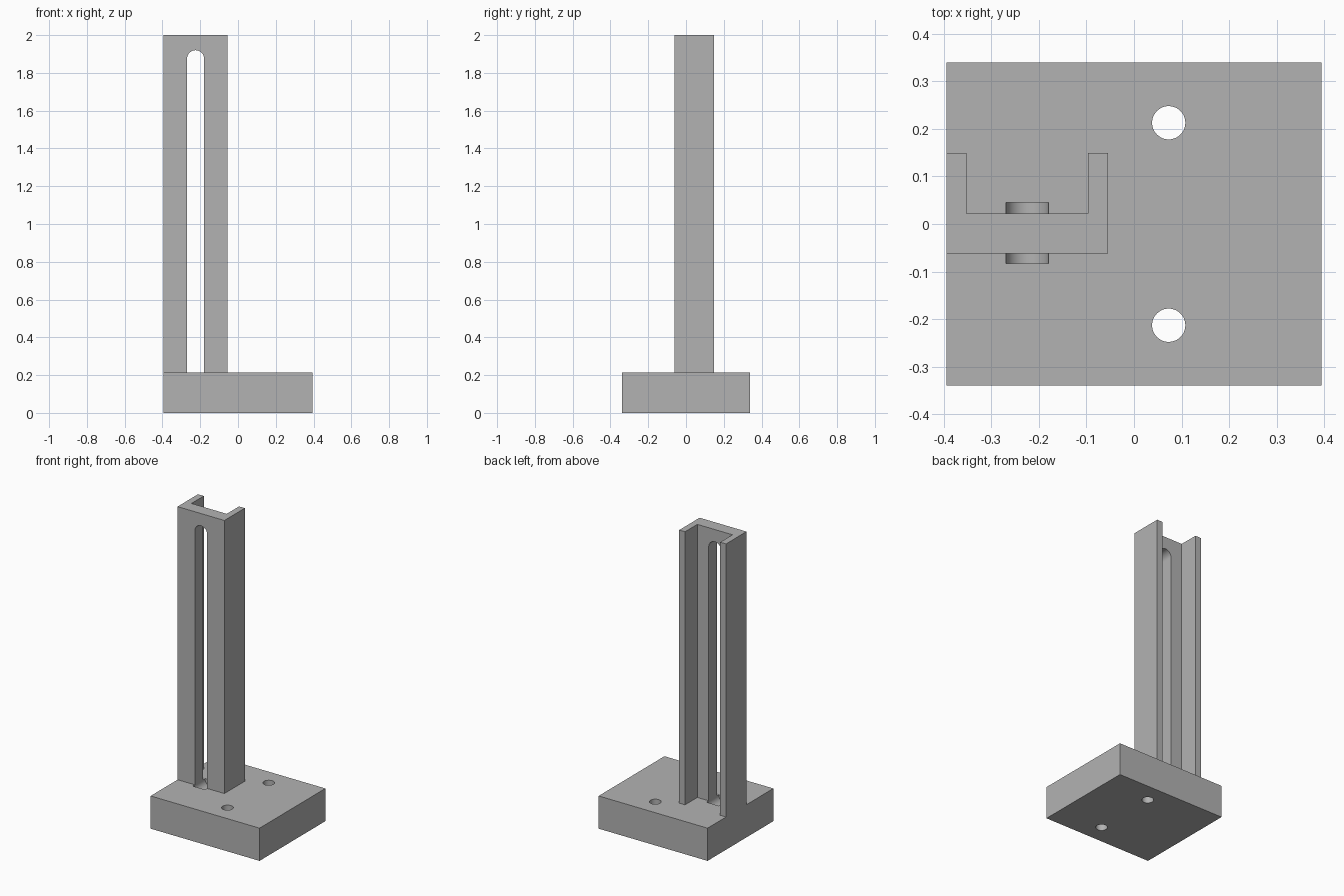
import bpy
import bmesh
from math import sin, cos, pi, radians
from mathutils import Vector

cube = bpy.data.objects.get("Cube")
if cube:
    bpy.data.objects.remove(cube, do_unlink=True)

grey = bpy.data.materials.new("matte_grey")
grey.use_nodes = True
grey.diffuse_color = (0.45, 0.45, 0.45, 1)
grey.node_tree.nodes["Principled BSDF"].inputs["Base Color"].default_value = (0.45, 0.45, 0.45, 1)


def prism(name, outline, sweep):
    """Solid made by sweeping a closed planar outline along a vector."""
    bm = bmesh.new()
    face = bm.faces.new([bm.verts.new(p) for p in outline])
    swept = bmesh.ops.extrude_face_region(bm, geom=[face])["geom"]
    verts = [g for g in swept if isinstance(g, bmesh.types.BMVert)]
    bmesh.ops.translate(bm, verts=verts, vec=Vector(sweep))
    bmesh.ops.recalc_face_normals(bm, faces=bm.faces)
    mesh = bpy.data.meshes.new(name)
    bm.to_mesh(mesh)
    bm.free()
    mesh.materials.append(grey)
    obj = bpy.data.objects.new(name, mesh)
    bpy.context.collection.objects.link(obj)
    return obj


def combine(target, other, operation):
    """Apply a boolean and discard the helper solid."""
    other.hide_render = True
    mod = target.modifiers.new(operation.lower(), "BOOLEAN")
    mod.operation = operation
    mod.solver = "EXACT"
    mod.object = other
    bpy.context.view_layer.objects.active = target
    bpy.ops.object.modifier_apply(modifier=mod.name)
    bpy.data.objects.remove(other, do_unlink=True)


def arc(cx, cz, r, start, end, n):
    steps = [start + (end - start) * i / n for i in range(n + 1)]
    return [(cx + r * cos(a), cz + r * sin(a)) for a in steps]


# Dimensions
W, D, BASE_H, TOP = 0.394, 0.34, 0.214, 2.0
col_right, col_front, col_back = -0.055, -0.062, 0.149
web_back, wall = 0.022, 0.042

# Base block
bracket = prism("slotted_bracket", [(-W, -D, 0), (W, -D, 0), (W, D, 0), (-W, D, 0)], (0, 0, BASE_H))

# U-shaped upright, open at the back
channel = [(-W, col_front), (col_right, col_front), (col_right, col_back),
           (col_right - wall, col_back), (col_right - wall, web_back),
           (-W + wall, web_back), (-W + wall, col_back), (-W, col_back)]
upright = prism("upright", [(x, y, BASE_H) for x, y in channel], (0, 0, TOP - BASE_H))
combine(bracket, upright, "UNION")

# Long round-ended slot, dipping into the base
slot_x, slot_r = -0.2245, 0.045
ends = arc(slot_x, 1.875, slot_r, 0, pi, 24) + arc(slot_x, BASE_H - 0.002, slot_r, pi, 2 * pi, 24)
slot = prism("slot_cutter", [(x, -0.083, z) for x, z in ends], (0, 0.128, 0))
combine(bracket, slot, "DIFFERENCE")

# Pair of mounting holes
for side in (-1, 1):
    ring = arc(0.073, side * 0.213, 0.035, 0, 2 * pi, 48)[:-1]
    hole = prism("hole_cutter", [(x, y, -0.1) for x, y in ring], (0, 0, 0.5))
    combine(bracket, hole, "DIFFERENCE")

# Smooth curved walls, crisp edges
bpy.ops.object.select_all(action="DESELECT")
bracket.select_set(True)
bpy.context.view_layer.objects.active = bracket
bpy.ops.object.shade_smooth_by_angle(angle=radians(30))
